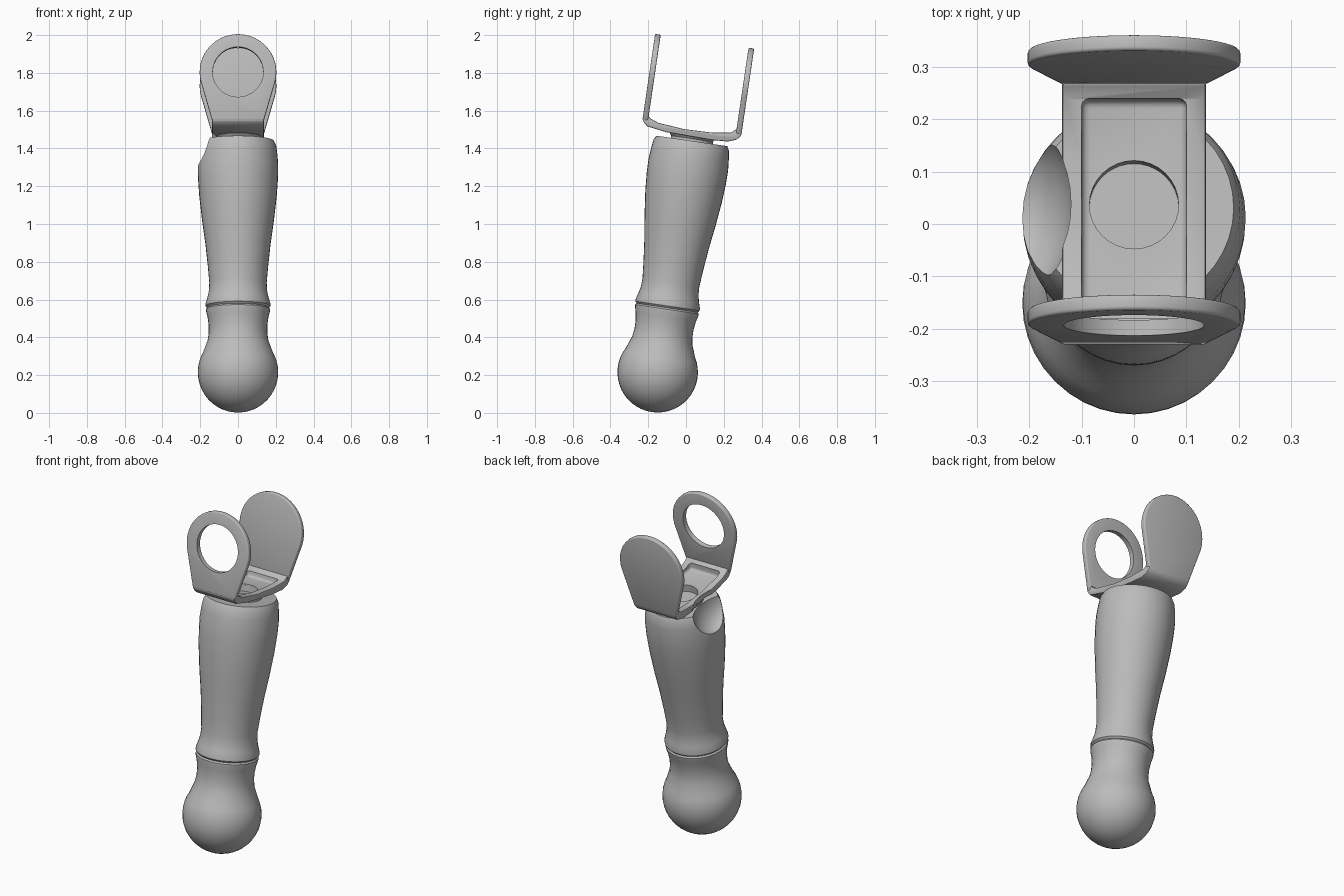
import bpy, bmesh
from math import sin, cos, pi, radians, sqrt
from mathutils import Matrix, Vector

if "Cube" in bpy.data.objects:
    bpy.data.objects.remove(bpy.data.objects["Cube"])

grey = bpy.data.materials.new("plain_grey")
grey.use_nodes = True
COLOUR = (0.5, 0.5, 0.5, 1)
grey.diffuse_color = COLOUR
grey.node_tree.nodes["Principled BSDF"].inputs["Base Color"].default_value = COLOUR

# Everything is built upright around the ball centre, then tilted back
TILT = Matrix.Translation((0, -0.15, 0.215)) @ Matrix.Rotation(radians(-8.4), 4, 'X')
BALL = 0.213


def make(name, bm):
    bmesh.ops.remove_doubles(bm, verts=bm.verts[:], dist=1e-5)
    bmesh.ops.recalc_face_normals(bm, faces=bm.faces[:])
    mesh = bpy.data.meshes.new(name)
    bm.to_mesh(mesh)
    bm.free()
    mesh.materials.append(grey)
    ob = bpy.data.objects.new(name, mesh)
    bpy.context.collection.objects.link(ob)
    return ob


def lathe(name, profile, steps=40):
    bm = bmesh.new()
    verts = [bm.verts.new((r, 0, z)) for r, z in profile]
    edges = [bm.edges.new(p) for p in zip(verts, verts[1:])]
    bmesh.ops.spin(bm, geom=verts + edges, cent=(0, 0, 0), axis=(0, 0, 1),
                   angle=2 * pi, steps=steps)
    return make(name, bm)


def prism(name, points, direction):
    bm = bmesh.new()
    face = bm.faces.new([bm.verts.new(p) for p in points])
    new = bmesh.ops.extrude_face_region(bm, geom=[face])["geom"]
    bmesh.ops.translate(bm, vec=direction,
                        verts=[v for v in new if isinstance(v, bmesh.types.BMVert)])
    return make(name, bm)


def select(ob):
    bpy.ops.object.select_all(action='DESELECT')
    ob.select_set(True)
    bpy.context.view_layer.objects.active = ob


def bevel(ob, width, segments=3):
    mod = ob.modifiers.new("bevel", 'BEVEL')
    mod.width, mod.segments = width, segments
    mod.limit_method, mod.angle_limit = 'ANGLE', radians(40)
    select(ob)
    bpy.ops.object.modifier_apply(modifier=mod.name)


def cut(ob, cutter):
    cutter.hide_render = True
    mod = ob.modifiers.new("cut", 'BOOLEAN')
    mod.operation, mod.object, mod.solver = 'DIFFERENCE', cutter, 'EXACT'
    select(ob)
    bpy.ops.object.modifier_apply(modifier=mod.name)
    bpy.data.objects.remove(cutter)


def scoop():
    bm = bmesh.new()
    shape = Matrix.Translation((-0.215, 0, 1.25)) @ Matrix.Diagonal((0.1, 0.16, 0.15, 1))
    bmesh.ops.create_uvsphere(bm, u_segments=32, v_segments=16, radius=1, matrix=shape)
    return make("scoop_cutter", bm)


# Ball with its neck
ball_arc = [(BALL * cos(a), BALL * sin(a))
            for a in (radians(-90 + i * 8) for i in range(16))]
ball_arc[0] = (0, -BALL)
ball = lathe("ball_and_neck", ball_arc + [
    (0.175, 0.133), (0.161, 0.17), (0.155, 0.21), (0.155, 0.25), (0.161, 0.295),
    (0.169, 0.325), (0.17, 0.337), (0.163, 0.345), (0, 0.345)])

# Forearm shaft, swelling upward from the cuff
shaft = lathe("forearm", [
    (0, 0.345), (0.163, 0.345), (0.172, 0.355), (0.172, 0.366), (0.162, 0.40),
    (0.154, 0.435), (0.152, 0.48), (0.16, 0.57), (0.173, 0.69), (0.19, 0.81),
    (0.205, 0.94), (0.212, 1.04), (0.213, 1.11), (0.208, 1.17), (0.202, 1.215),
    (0.19, 1.238), (0, 1.238)])
cut(shaft, scoop())

# Short pivot under the bracket
pivot = lathe("bracket_pivot", [(0.085, 1.23), (0.112, 1.23), (0.112, 1.25),
                                (0.13, 1.272), (0.085, 1.272), (0.085, 1.23)])
cut(pivot, scoop())

# Bracket base: curved strip with a sunken tray and a round hole
HALF = 0.137
side = [(-0.275, 1.335), (-0.272, 1.305), (-0.245, 1.28), (-0.14, 1.264), (0.1, 1.258),
        (0.19, 1.263), (0.235, 1.28), (0.254, 1.305), (0.255, 1.335), (0.225, 1.335),
        (0.2, 1.312), (0.09, 1.297), (-0.05, 1.294), (-0.19, 1.307), (-0.23, 1.322),
        (-0.246, 1.335)]
base = prism("bracket_base", [(-HALF, y, z) for y, z in side], (2 * HALF, 0, 0))
bevel(base, 0.006, 2)
tray = prism("tray_cutter", [(x, y, 1.279) for x, y in
             ((-0.1, -0.225), (0.1, -0.225), (0.1, 0.2), (-0.1, 0.2))], (0, 0, 0.1))
bevel(tray, 0.015)
cut(base, tray)
cut(base, lathe("hole_cutter", [(0, 1.2), (0.085, 1.2), (0.085, 1.4), (0, 1.4)], 32))
cut(base, scoop())


# Bracket ears: round head tapering to the base
def ear(name, y, thickness):
    centre, radius, foot, low = 1.567, 0.203, HALF, 1.31
    arc = [radians(-18 + i * 216 / 36) for i in range(37)]
    pts = [(radius * cos(a), y, centre + radius * sin(a)) for a in arc]
    pts += [(-foot, y, low), (foot, y, low)]
    ob = prism(name, pts, (0, thickness, 0))
    bevel(ob, 0.007)
    return ob


front_ear = ear("front_ear", -0.275, 0.03)
back_ear = ear("back_ear", 0.225, 0.03)

# Round opening in the front ear
ring = [(0.134 * cos(i * pi / 20), -0.35, 1.567 + 0.134 * sin(i * pi / 20))
        for i in range(40)]
cut(front_ear, prism("opening_cutter", ring, (0, 0.2, 0)))

# Tilt and shade every part
for ob in (ball, shaft, pivot, base, front_ear, back_ear):
    ob.data.transform(TILT)
    select(ob)
    bpy.ops.object.shade_smooth_by_angle(angle=radians(35))
